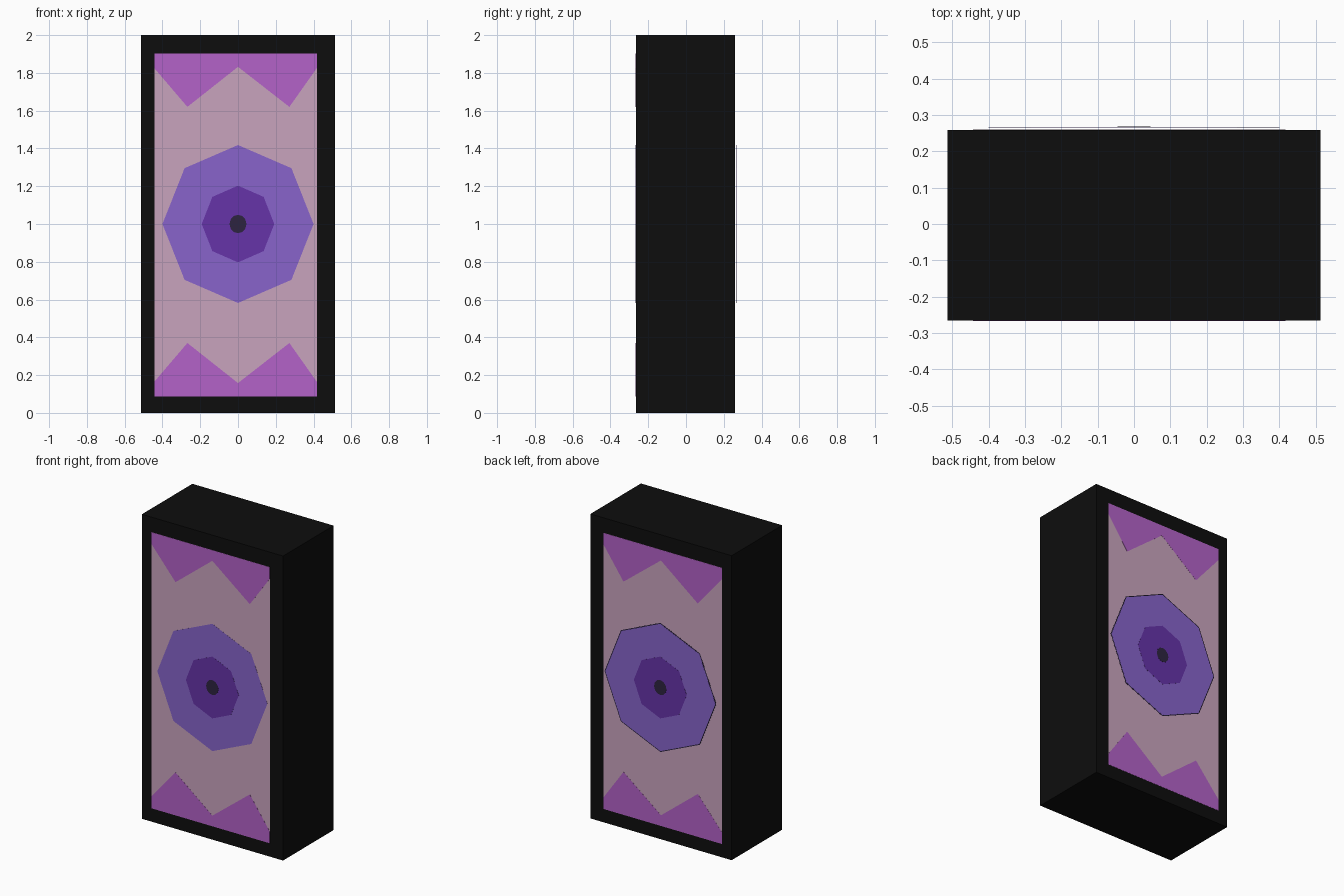
import bpy, bmesh, math

if "Cube" in bpy.data.objects:
    bpy.data.objects.remove(bpy.data.objects["Cube"])


def material(name, rgb):
    # sRGB 0-255 to linear
    lin = [(c / 255 / 12.92) if c < 11 else ((c / 255 + 0.055) / 1.055) ** 2.4 for c in rgb]
    m = bpy.data.materials.new(name)
    m.diffuse_color = (*lin, 1)
    m.use_nodes = True
    m.node_tree.nodes["Principled BSDF"].inputs["Base Color"].default_value = m.diffuse_color
    return m


BLACK = material("black", (13, 13, 13))
PINK = material("dusty pink", (201, 164, 190))
MAGENTA = material("orchid", (180, 98, 200))
VIOLET = material("light violet", (136, 100, 203))
PURPLE = material("deep purple", (102, 51, 169))
DARK = material("dark plum", (45, 36, 64))


def plate(name, outline, y0, y1, mat):
    """Extrude an x/z outline between two depths."""
    bm = bmesh.new()
    face = bm.faces.new([bm.verts.new((x, y0, z)) for x, z in outline])
    ext = bmesh.ops.extrude_face_region(bm, geom=[face])
    for v in ext["geom"]:
        if isinstance(v, bmesh.types.BMVert):
            v.co.y = y1
    bmesh.ops.recalc_face_normals(bm, faces=bm.faces)
    me = bpy.data.meshes.new(name)
    bm.to_mesh(me)
    bm.free()
    me.materials.append(mat)
    ob = bpy.data.objects.new(name, me)
    bpy.context.collection.objects.link(ob)
    return ob


def ring(n, rx, rz):
    return [(rx * math.sin(2 * math.pi * i / n), 1.0 + rz * math.cos(2 * math.pi * i / n))
            for i in range(n)]


def rect(x0, x1, z0, z1):
    return [(x0, z0), (x1, z0), (x1, z1), (x0, z1)]


L, R, B, T = -0.443, 0.417, 0.088, 1.902
FRONT, BACK, STEP = -0.265, 0.259, 0.0006

# black slab
plate("slab", rect(-0.513, 0.513, 0, 2), FRONT, BACK, BLACK)

zig_top = [(L, T), (L, 1.825), (-0.268, 1.62), (0, 1.832), (0.272, 1.62), (R, 1.825), (R, T)]
zig_bottom = [(x, 1.99 - z) for x, z in zig_top]

# printed panels on both broad faces; the rear medallion floats slightly
for side, base, s, med in (("front", FRONT, -1, FRONT - STEP), ("back", BACK, 1, 0.2658)):
    def layer(part, outline, start, k, mat):
        plate(f"{side}_{part}", outline, start + s * (k - 1) * STEP, start + s * k * STEP, mat)

    layer("panel", rect(L, R, B, T), base, 1, PINK)
    layer("top_zigzag", zig_top, base, 2, MAGENTA)
    layer("bottom_zigzag", zig_bottom, base, 2, MAGENTA)
    if side == "back":
        layer("medallion_outline", ring(8, 0.406, 0.424), med, 0, DARK)
    layer("outer_octagon", ring(8, 0.40, 0.418), med, 1, VIOLET)
    layer("inner_octagon", ring(8, 0.192, 0.203), med, 2, PURPLE)
    layer("centre_dot", ring(12, 0.045, 0.049), med, 3, DARK)
